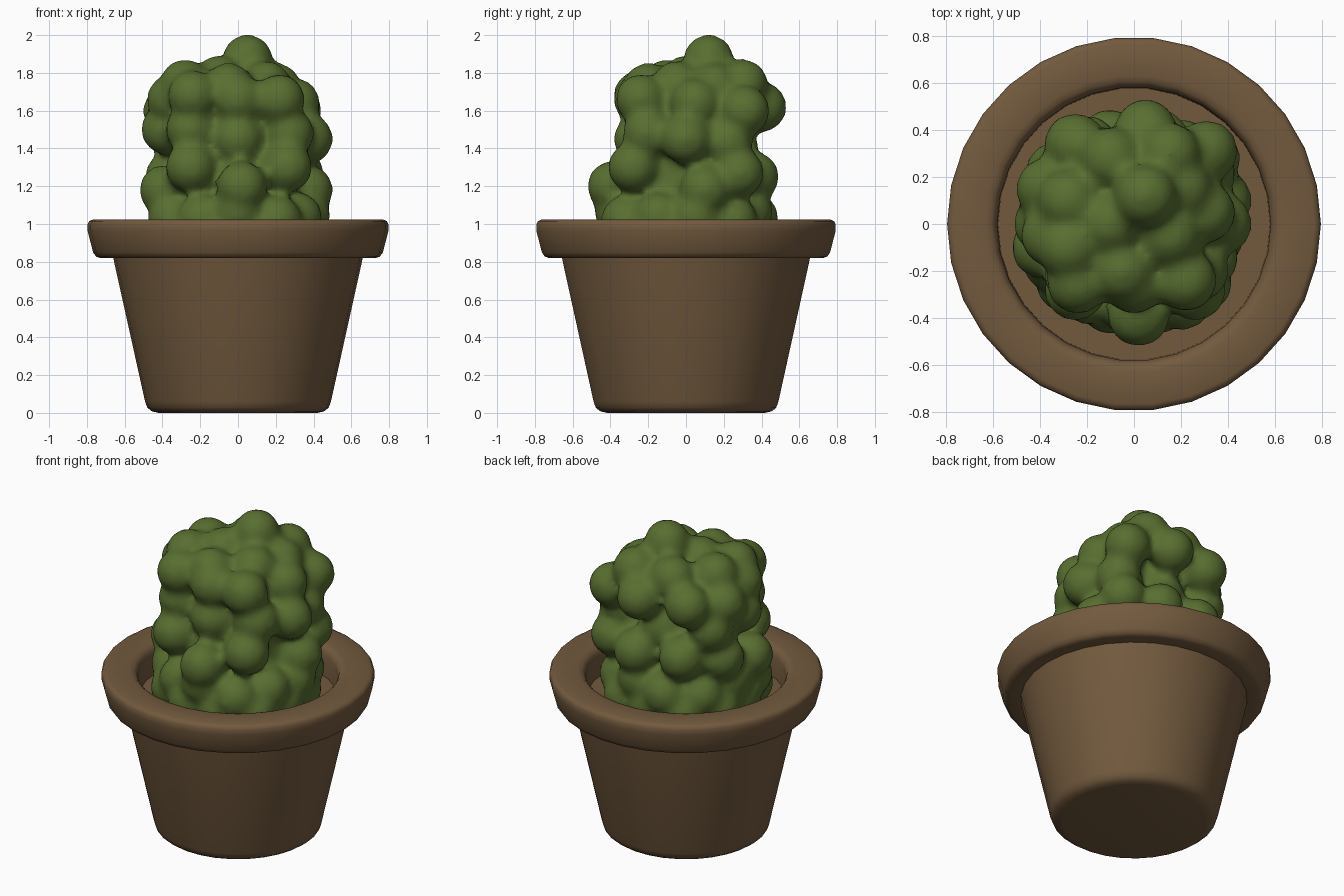
import bpy, bmesh, math
from mathutils import Matrix

if "Cube" in bpy.data.objects:
    bpy.data.objects.remove(bpy.data.objects["Cube"])


def material(name, color):
    m = bpy.data.materials.new(name)
    m.diffuse_color = (*color, 1)
    m.use_nodes = True
    m.node_tree.nodes["Principled BSDF"].inputs["Base Color"].default_value = m.diffuse_color
    return m


def make_object(name, bm, mat):
    me = bpy.data.meshes.new(name)
    bmesh.ops.recalc_face_normals(bm, faces=bm.faces)
    bm.to_mesh(me)
    bm.free()
    ob = bpy.data.objects.new(name, me)
    bpy.context.collection.objects.link(ob)
    me.materials.append(mat)
    for p in me.polygons:
        p.use_smooth = True
    return ob


def lathe(name, profile, mat, sides=30):
    bm = bmesh.new()
    rings = [[bm.verts.new((r * math.cos(2 * math.pi * i / sides),
                            r * math.sin(2 * math.pi * i / sides), z))
              for i in range(sides)] for r, z in profile]
    for a, b in zip(rings, rings[1:]):
        for i in range(sides):
            j = (i + 1) % sides
            bm.faces.new((a[i], a[j], b[j], b[i]))
    bm.faces.new(rings[0])
    bm.faces.new(rings[-1])
    ob = make_object(name, bm, mat)
    bpy.context.view_layer.objects.active = ob
    ob.select_set(True)
    bpy.ops.object.shade_smooth_by_angle(angle=math.radians(50))
    ob.select_set(False)
    return ob


clay = material("clay", (0.17, 0.102, 0.048))
leaf = material("leaf", (0.098, 0.156, 0.03))

# Pot: tapered body, thick rounded rim, recessed soil floor
lathe("pot", [
    (0.42, 0.0), (0.455, 0.008), (0.48, 0.027), (0.492, 0.06),
    (0.656, 0.80), (0.66, 0.82), (0.73, 0.82), (0.752, 0.828), (0.767, 0.85),
    (0.797, 0.965), (0.797, 0.998), (0.788, 1.015), (0.77, 1.023),
    (0.635, 1.023), (0.608, 1.016), (0.592, 1.0), (0.583, 0.97),
    (0.58, 0.84)], clay)

# Bush lumps, placed as (x, y, z)
lumps = [
    (0.02, -0.39, 1.2), (-0.39, -0.1, 1.18), (0.37, 0.1, 1.18),
    (0.26, -0.28, 1.3), (-0.25, -0.28, 1.3), (0.1, 0.36, 1.25),
    (-0.2, 0.33, 1.27), (0.32, 0.28, 1.27), (-0.36, 0.15, 1.25),
    (0.37, 0.0, 1.45), (0.27, -0.2, 1.48), (0.0, -0.25, 1.45),
    (-0.25, -0.22, 1.5), (-0.38, 0.0, 1.5), (-0.33, 0.22, 1.45),
    (0.3, 0.22, 1.43), (0.0, 0.25, 1.4),
    (0.05, 0.4, 1.62), (-0.25, 0.34, 1.62), (0.31, 0.31, 1.6),
    (0.3, 0.05, 1.64), (0.22, -0.24, 1.66), (0.0, -0.25, 1.66),
    (-0.24, -0.25, 1.68), (-0.35, -0.05, 1.66), (-0.37, 0.15, 1.6),
    (-0.28, 0.1, 1.74), (-0.1, 0.0, 1.76), (0.15, -0.05, 1.73),
    (0.05, 0.12, 1.87), (0.15, 0.3, 1.74), (-0.1, 0.28, 1.74),
    (-0.28, -0.1, 1.74), (-0.05, -0.2, 1.72), (0.2, 0.15, 1.72)]

# Base rings of lumps sitting on the soil
for i in range(11):
    a = 2 * math.pi * (i + 0.25) / 11
    r = 0.36 + 0.02 * math.sin(i * 2.3)
    lumps.append((r * math.cos(a), r * math.sin(a), 1.04 + 0.03 * math.sin(i * 4.1)))
    a += math.pi / 11
    lumps.append((r * math.cos(a), r * math.sin(a), 0.92))

bm = bmesh.new()
for p in lumps:
    bmesh.ops.create_icosphere(bm, subdivisions=3, radius=0.135,
                               matrix=Matrix.Translation(p))
# Inner core that closes the gaps between lumps
bmesh.ops.create_cone(bm, cap_ends=True, segments=32, radius1=0.34, radius2=0.29,
                      depth=0.9, matrix=Matrix.Translation((0, 0, 1.29)))
bush = make_object("bush", bm, leaf)
remesh = bush.modifiers.new("merge", 'REMESH')
remesh.mode = 'VOXEL'
remesh.voxel_size = 0.025
remesh.use_smooth_shade = True
soft = bush.modifiers.new("soften", 'SMOOTH')
soft.factor = 0.5
soft.iterations = 8
